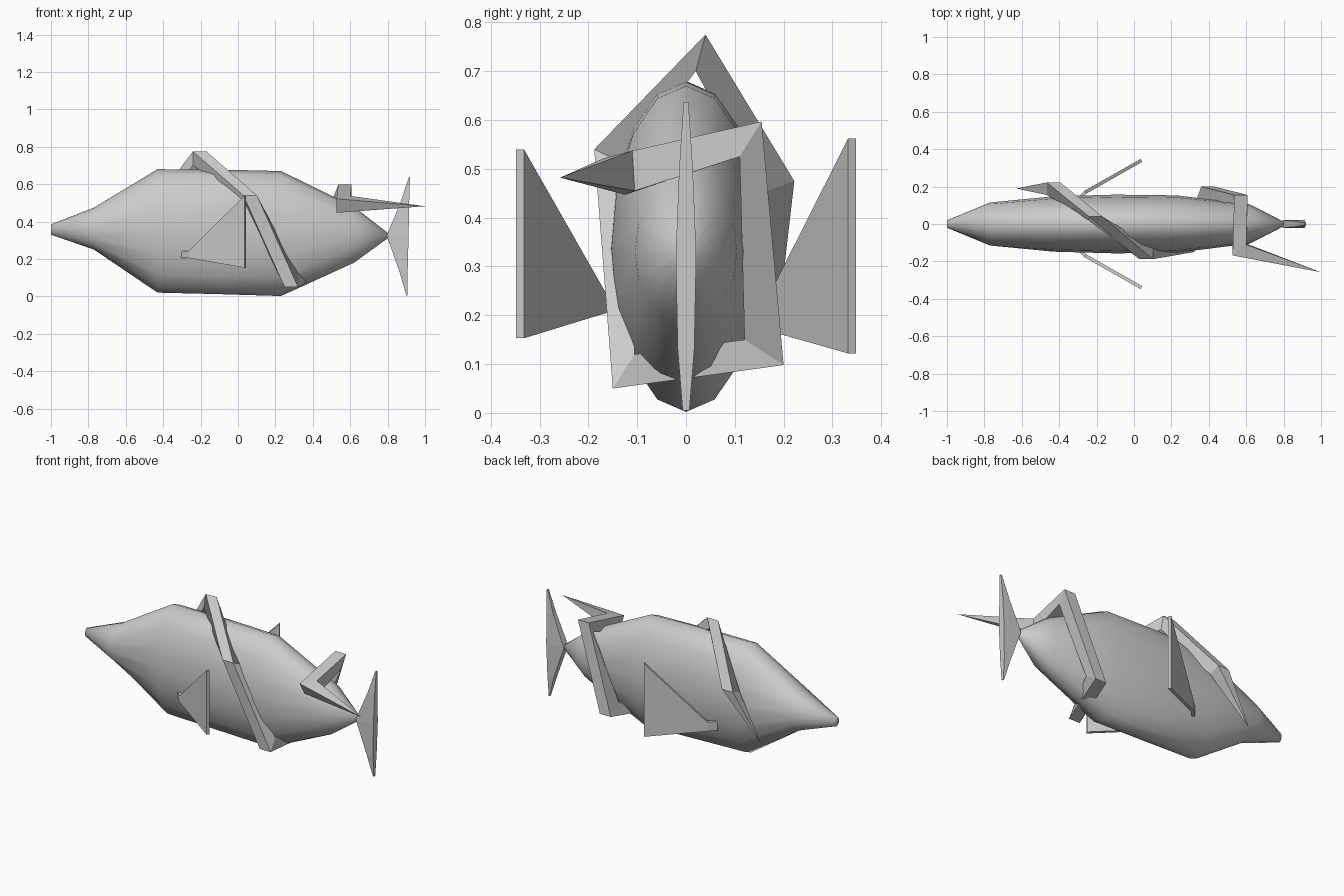
import bpy, bmesh, math
from mathutils import Vector

if "Cube" in bpy.data.objects:
    bpy.data.objects.remove(bpy.data.objects["Cube"])


def make_object(name, bm, smooth=False):
    bmesh.ops.recalc_face_normals(bm, faces=bm.faces[:])
    for f in bm.faces:
        f.smooth = smooth
    mesh = bpy.data.meshes.new(name)
    bm.to_mesh(mesh)
    bm.free()
    obj = bpy.data.objects.new(name, mesh)
    bpy.context.collection.objects.link(obj)
    return obj


def loft(name, rings, smooth=False, caps=True):
    """Skin rings of equal size; a ring of one point becomes a tip."""
    bm = bmesh.new()
    vs = [[bm.verts.new(p) for p in r] for r in rings]
    for a, b in zip(vs, vs[1:]):
        n = max(len(a), len(b))
        for i in range(n):
            j = (i + 1) % n
            if len(a) == 1:
                bm.faces.new((a[0], b[i], b[j]))
            elif len(b) == 1:
                bm.faces.new((a[i], a[j], b[0]))
            else:
                bm.faces.new((a[i], a[j], b[j], b[i]))
    for r in (vs[0], vs[-1]):
        if caps and len(r) > 2:
            f = bm.faces.new(r)
    return make_object(name, bm, smooth)


# Body: elliptical sections along x (x, bottom z, top z, half width)
stations = [(-1.0, 0.33, 0.385, 0.02), (-0.77, 0.25, 0.475, 0.115),
            (-0.43, 0.02, 0.68, 0.148), (-0.1, 0.012, 0.678, 0.157),
            (0.23, 0.002, 0.67, 0.153), (0.62, 0.18, 0.48, 0.105),
            (0.8, 0.31, 0.34, 0.012)]
SIDES = 16
body_rings = []
for x, lo, hi, w in stations:
    body_rings.append([(x, w * math.sin(2 * math.pi * i / SIDES),
                        (lo + hi) / 2 + (hi - lo) / 2 * math.cos(2 * math.pi * i / SIDES))
                       for i in range(SIDES)])
loft("fish_body", body_rings, smooth=True)


# Tail fin: upright blade, thickest in the middle
def blade(x0, x1, z, w):
    return [(x0, -w, z), (x1, -w, z), (x1, w, z), (x0, w, z)]


loft("tail_fin", [blade(0.9, 0.905, 0.005, 0.007), blade(0.864, 0.907, 0.13, 0.017),
                  blade(0.795, 0.912, 0.325, 0.021), blade(0.868, 0.915, 0.5, 0.014),
                  blade(0.913, 0.92, 0.637, 0.005)])


# Side fins: thin plates flaring out backwards from a narrow root
def side_fin(name, side, root_lo, root_hi, tip_lo, tip_hi):
    rings = []
    for x, y, lo, hi in [(-0.30, 0.13, root_lo, root_hi),
                         (-0.26, 0.17, root_lo, root_hi),
                         (0.04, 0.34, tip_lo, tip_hi)]:
        t = 0.008
        rings.append([(x - t / 2, side * (y + t), lo), (x + t / 2, side * (y - t), lo),
                      (x + t / 2, side * (y - t), hi), (x - t / 2, side * (y + t), hi)])
    loft(name, rings)


side_fin("front_side_fin", -1, 0.205, 0.242, 0.153, 0.54)
side_fin("back_side_fin", 1, 0.17, 0.225, 0.122, 0.562)


# Wrapped tentacle: square section spiralling round the body, pointed at both ends
def band(x, outer, inner, w=0.036):
    return [(x - w, *outer), (x + w, *outer), (x + w, *inner), (x - w, *inner)]


loft("wrapping_tentacle", [
    [(-0.63, 0.19, 0.2)],
    band(-0.43, (0.222, 0.475), (0.155, 0.45)),
    band(-0.205, (0.04, 0.775), (0.02, 0.70)),
    band(0.065, (-0.188, 0.54), (-0.125, 0.51)),
    band(0.285, (-0.15, 0.05), (-0.105, 0.12)),
    band(0.395, (0.2, 0.098), (0.12, 0.15)),
    band(0.572, (0.155, 0.597), (0.11, 0.525)),
    [(0.527, -0.168, 0.522), (0.6, -0.11, 0.537),
     (0.6, -0.105, 0.455), (0.527, -0.125, 0.447)],
    [(1.0, -0.258, 0.482)],
])
